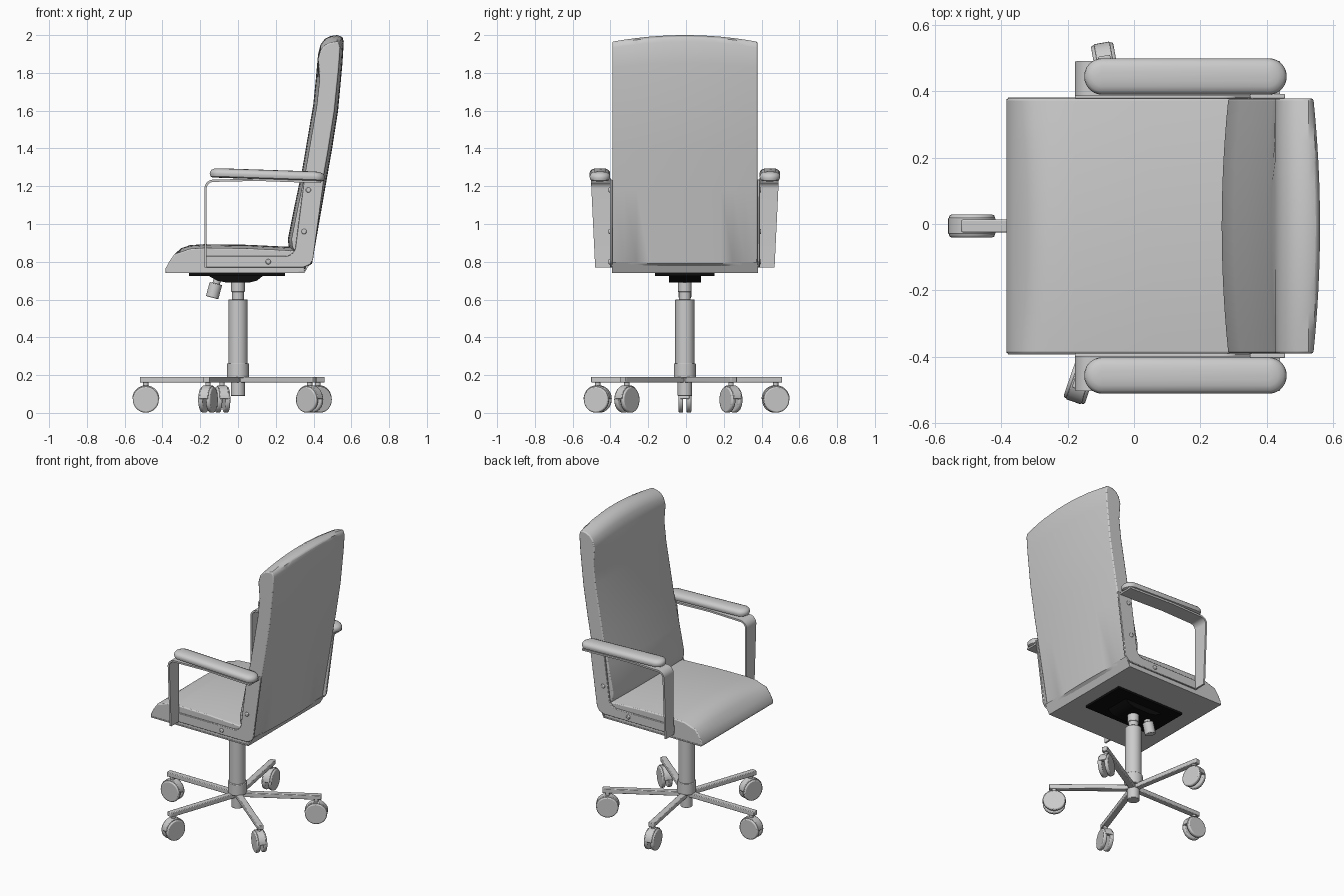
import bpy, bmesh, math
from mathutils import Vector, Matrix

if "Cube" in bpy.data.objects:
    bpy.data.objects.remove(bpy.data.objects["Cube"])

CY = -0.006  # centre line of the chair


def material(name, rgb):
    m = bpy.data.materials.new(name)
    m.use_nodes = True
    m.diffuse_color = (*rgb, 1)
    m.node_tree.nodes["Principled BSDF"].inputs["Base Color"].default_value = (*rgb, 1)
    return m


GREY = material("light grey", (0.6, 0.6, 0.6))
BLACK = material("black", (0.004, 0.004, 0.004))


def finish(name, bm, mat=GREY, bevel=0, angle=35):
    bmesh.ops.recalc_face_normals(bm, faces=bm.faces)
    me = bpy.data.meshes.new(name)
    bm.to_mesh(me)
    bm.free()
    ob = bpy.data.objects.new(name, me)
    bpy.context.scene.collection.objects.link(ob)
    me.materials.append(mat)
    if bevel:
        b = ob.modifiers.new("bevel", 'BEVEL')
        b.width, b.segments, b.limit_method = bevel, 2, 'ANGLE'
        b.angle_limit = math.radians(50)
    bpy.ops.object.select_all(action='DESELECT')
    ob.select_set(True)
    bpy.context.view_layer.objects.active = ob
    bpy.ops.object.shade_smooth_by_angle(angle=math.radians(angle))
    return ob


def loft(name, sections, mat=GREY, bevel=0):
    """Skin a row of closed sections, capping both ends."""
    bm = bmesh.new()
    rings = [[bm.verts.new(p) for p in s] for s in sections]
    n = len(rings[0])
    for a, b in zip(rings, rings[1:]):
        for i in range(n):
            j = (i + 1) % n
            bm.faces.new((a[i], a[j], b[j], b[i]))
    bm.faces.new(rings[0])
    bm.faces.new(rings[-1])
    return finish(name, bm, mat, bevel)


def slab(name, profile, y0, y1, mat=GREY, bevel=0):
    """Extrude an (x, z) profile along y."""
    return loft(name, [[(x, y, z) for x, z in profile] for y in (y0, y1)], mat, bevel)


def rod(name, a, b, r, mat=GREY, bevel=0, seg=28):
    a, b = Vector(a), Vector(b)
    bm = bmesh.new()
    turn = (b - a).to_track_quat('Z', 'Y').to_matrix().to_4x4()
    bmesh.ops.create_cone(bm, cap_ends=True, segments=seg, radius1=r, radius2=r,
                          depth=(b - a).length, matrix=Matrix.Translation((a + b) / 2) @ turn)
    return finish(name, bm, mat, bevel)


def box(name, centre, size, yaw=0, mat=GREY, bevel=0):
    bm = bmesh.new()
    bmesh.ops.create_cube(bm, size=1, matrix=Matrix.Translation(centre)
                          @ Matrix.Rotation(yaw, 4, 'Z') @ Matrix.Diagonal((*size, 1)))
    return finish(name, bm, mat, bevel)


def crowned(name, profile, shift, half=0.384, steps=12):
    """Loft a profile across the chair; shift(x, z, t*t) bends it towards the sides."""
    ts = [-1 + 2 * i / steps for i in range(steps + 1)]
    return loft(name, [[(x + shift(x, z, t * t)[0], CY + t * half, z + shift(x, z, t * t)[1])
                        for x, z in profile] for t in ts], bevel=0.006)


# Seat cushion with a rolled front edge and slightly crowned top
seat = [(-.385, .74), (-.383, .765), (-.365, .80), (-.335, .842), (-.30, .872), (-.255, .888),
        (-.18, .893), (.05, .89), (.30, .878), (.345, .80), (.355, .745), (.2, .74)]
crowned("seat", seat, lambda x, z, q: (0, -0.02 * q if z > .86 else 0))

# Tall backrest, bowed at the rear and arched along the top
back_front = [(.345, .76), (.285, .85), (.268, .88), (.264, .92), (.30, 1.1), (.34, 1.29), (.398, 1.63),
              (.413, 1.78), (.424, 1.9), (.437, 1.95), (.46, 1.98), (.49, 1.995), (.525, 2.0)]
back_rear = [(.553, 1.99), (.56, 1.965), (.553, 1.85), (.53, 1.6), (.497, 1.39), (.46, 1.18), (.392, .79)]


def bow(x, z, q):
    rear = (x, z) in back_rear
    return ((-0.02 if rear else 0.02 if z < 1.85 else 0) * q,
            -0.035 * q * max(0, (z - 1.6) / 0.4))


crowned("backrest", back_front + back_rear, bow)

# Thin upholstery base that joins seat and backrest
slab("seat_base", [(-.38, .74), (-.38, .748), (.35, .748), (.365, .79), (.385, .80), (.352, .74)],
     CY - .387, CY + .387)


def ribbon(path, thick):
    """Offset an open (x, z) path to make a thin closed profile."""
    pts = [Vector(p) for p in path]
    off = []
    for i, p in enumerate(pts):
        d = (pts[min(i + 1, len(pts) - 1)] - pts[max(i - 1, 0)]).normalized()
        off.append(p + Vector((d.y, -d.x)) * thick)
    return [tuple(p) for p in pts + off[::-1]]


# Arm sets, one per side
for side, label in ((1, "left"), (-1, "right")):
    def Y(v):
        return CY + side * v

    # L-shaped side plate with a rounded inner corner
    corner = [(.30 - .06 * math.cos(a), .885 - .06 * math.sin(a))
              for a in (math.pi * k / 12 for k in range(6, 13))]
    inner = [(.25 + .055 * math.sin(a), .885 - .055 * math.cos(a))
             for a in (math.pi * k / 12 for k in range(7))]
    plate = [(-.178, .77), (-.178, .83)] + inner + [(.35, 1.235), (.455, 1.235), (.397, .81),
                                                    (.38, .785), (.345, .77)]
    slab(label + "_side_plate", plate, Y(.384), Y(.397), bevel=.003)
    for x, z in ((.16, .80), (.35, .96), (.372, 1.18)):
        rod(label + "_rivet", (x, Y(.39), z), (x, Y(.404), z), .014, bevel=.005, seg=16)

    # Flat strap rising at the front and turning under the armrest
    bend = [(-.13 - .048 * math.cos(a), 1.187 + .048 * math.sin(a))
            for a in (math.pi * k / 16 for k in range(9))]
    strap = ribbon([(-.178, .77)] + bend + [(.1, 1.24), (.44, 1.228)], .012)
    sections = []
    for wide, inset in ((0, .392), (1, .475)):
        sections.append([(x, Y(inset + wide * .022 * (z - .77) / .46), z) for x, z in strap])
    loft(label + "_arm_strap", sections)

    # Domed, capsule-shaped arm pad
    rings = []
    for scale, h in ((.72, -.022), (.92, -.016), (1, -.002), (.96, .010), (.82, .019),
                     (.55, .025), (.2, .027)):
        r = .055 * scale
        ring = []
        for k in range(32):
            a = 2 * math.pi * (k + .5) / 32
            end = .25 if math.cos(a) > 0 else -.25
            x = .155 + end + r * math.cos(a)
            sag = .022 * max(0, (x - .1) / .36) ** 1.6
            ring.append((x, Y(.45) + r * math.sin(a), 1.268 + h - sag))
        rings.append(ring)
    loft(label + "_arm_pad", rings)

# Dark tilt mechanism under the seat
box("mounting_plate", (-.005, CY, .734), (.51, .315, .016), mat=BLACK)
slab("tilt_housing", [(-.16, .728), (-.11, .70), (-.06, .69), (.06, .69), (.10, .70), (.135, .728)],
     CY - .085, CY + .085, BLACK)
rod("tilt_knob", (-.137, CY, .61), (-.117, CY, .685), .034, bevel=.004)
rod("knob_shaft", (-.12, CY, .67), (-.105, CY, .72), .02)

# Gas column and hub
for name, z0, z1, r in (("upper_collar", .64, .70, .036), ("piston", .59, .66, .031),
                        ("column", .22, .60, .051), ("hub", .185, .262, .058),
                        ("hub_foot", .09, .19, .038)):
    rod(name, (0, CY, z0), (0, CY, z1), r, bevel=.003, seg=36)

# Five legs, each with a twin-wheel caster
for deg in (180, 100, 30, -39, -109):
    yaw = math.radians(deg)
    out = Vector((math.cos(yaw), math.sin(yaw), 0))
    across = Vector((-out.y, out.x, 0))
    base = Vector((0, CY, 0))
    box("leg", base + out * .27 + Vector((0, 0, .176)), (.50, .038, .03), yaw, bevel=.004)
    pivot = base + out * .488
    rod("caster_stem", pivot + Vector((0, 0, .12)), pivot + Vector((0, 0, .17)), .014, seg=16)
    axle = pivot + Vector((0, 0, .07))
    for s in (1, -1):
        rod("caster_wheel", axle + across * s * .009, axle + across * s * .034, .069, bevel=.007)
    # Curved hood over the wheels
    arc = [math.pi * k / 14 for k in range(15)]
    hood = [(r * math.cos(a), r * math.sin(a) + .004) for r, order in ((.072, arc), (.05, arc[::-1]))
            for a in order]
    loft("caster_hood", [[axle + out * u + across * w + Vector((0, 0, v)) for u, v in hood]
                         for w in (-.024, .024)], bevel=.003)
